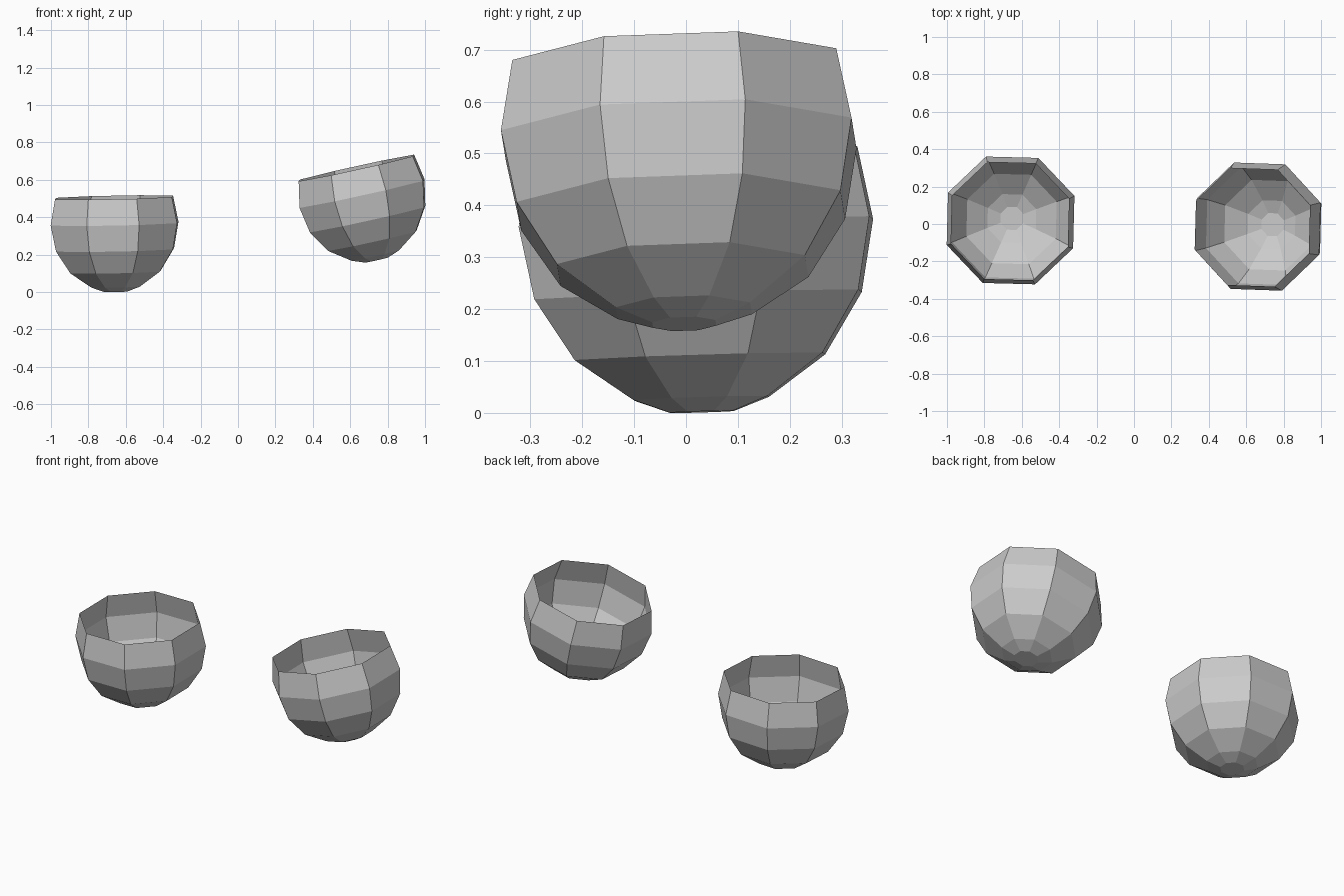
import bpy, bmesh
from math import sin, cos, pi, radians
from mathutils import Vector, Matrix

cube = bpy.data.objects.get("Cube")
if cube:
    bpy.data.objects.remove(cube, do_unlink=True)

RADIUS = 0.366
SIDES = 8

grey = bpy.data.materials.new("plain grey")
grey.use_nodes = True
colour = (0.6, 0.6, 0.6, 1)
grey.diffuse_color = colour
grey.node_tree.nodes["Principled BSDF"].inputs["Base Color"].default_value = colour


def bowl(name, centre, axis, yaw):
    """Open, thin, eight-sided bowl cut from a faceted ball."""
    bm = bmesh.new()
    # Profile from the rim down to the small flat base
    profile = [(RADIUS * cos(k * pi / 8), RADIUS * sin(k * pi / 8))
               for k in (1, 0, -1, -2, -3)]
    profile.append((0.066, -0.995 * RADIUS))
    rings = []
    for r, z in profile:
        angles = [(i + 0.5) * 2 * pi / SIDES for i in range(SIDES)]
        rings.append([bm.verts.new((r * cos(a), r * sin(a), z)) for a in angles])
    for upper, lower in zip(rings, rings[1:]):
        for i in range(SIDES):
            j = (i + 1) % SIDES
            bm.faces.new((upper[i], lower[i], lower[j], upper[j]))
    bm.faces.new(rings[-1][::-1])  # base

    # Lean the bowl and put it in place
    tilt = Vector((0, 0, 1)).rotation_difference(Vector(axis)).to_matrix().to_4x4()
    bm.transform(Matrix.Translation(centre) @ tilt @ Matrix.Rotation(radians(yaw), 4, "Z"))
    mesh = bpy.data.meshes.new(name)
    bm.to_mesh(mesh)
    bm.free()
    mesh.materials.append(grey)
    obj = bpy.data.objects.new(name, mesh)
    bpy.context.collection.objects.link(obj)


bowl("upright_bowl", (-0.66, 0.019, 0.366), (-0.02, -0.03, 1), -1.5)
bowl("tilted_bowl", (0.663, -0.014, 0.527), (-0.22, -0.03, 1), -1.8)
